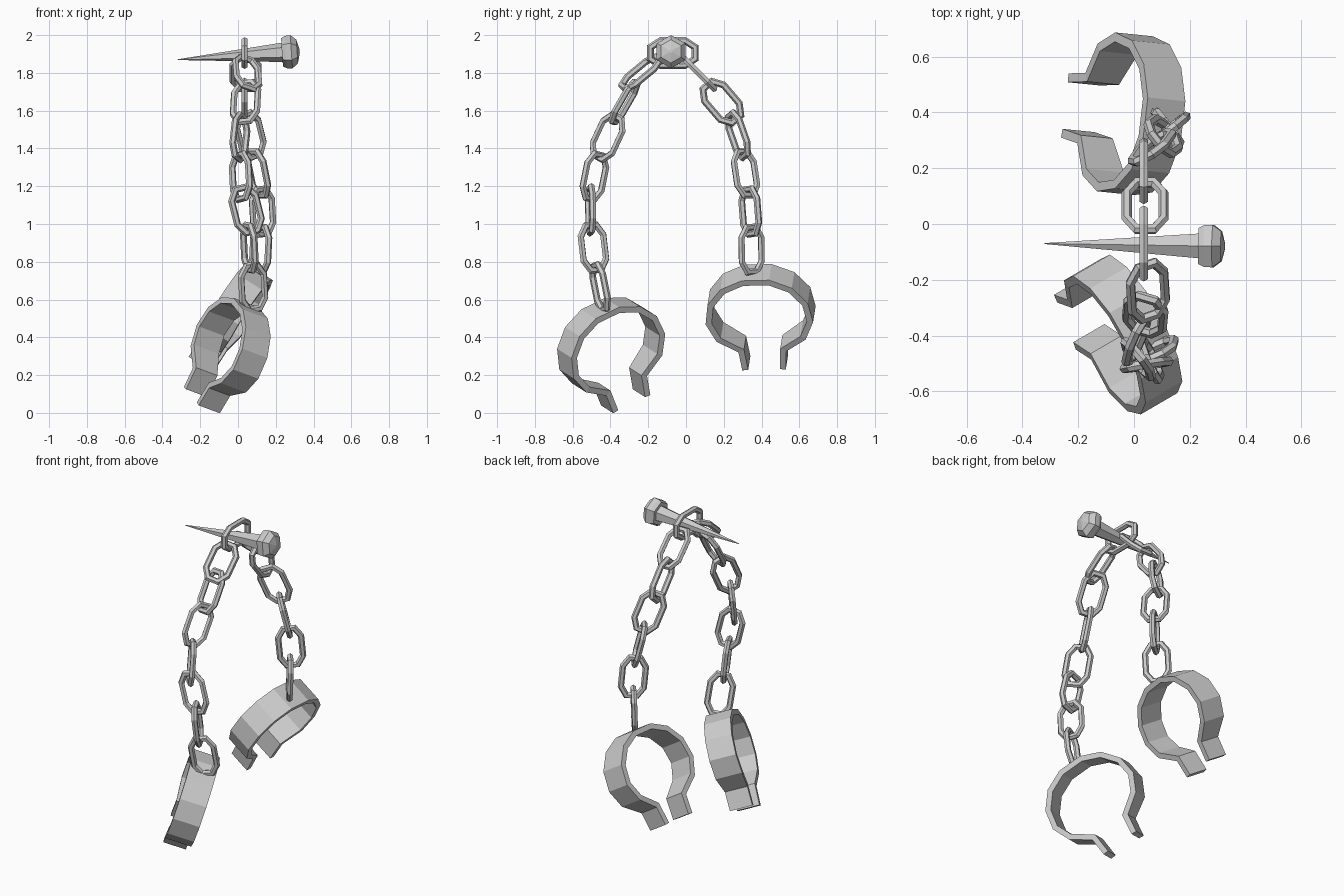
import bpy, bmesh, math
from mathutils import Vector, Matrix

if "Cube" in bpy.data.objects:
    bpy.data.objects.remove(bpy.data.objects["Cube"])


def loft(name, rings, closed, matrix):
    """Skin a list of equal-sized point rings into one flat-shaded object."""
    bm = bmesh.new()
    vs = [[bm.verts.new(matrix @ Vector(p)) for p in r] for r in rings]
    n, m = len(vs), len(vs[0])
    for i in range(n if closed else n - 1):
        a, b = vs[i], vs[(i + 1) % n]
        for j in range(m):
            k = (j + 1) % m
            bm.faces.new((a[j], a[k], b[k], b[j]))
    if not closed:
        bm.faces.new(vs[0])
        bm.faces.new(vs[-1])
    bmesh.ops.recalc_face_normals(bm, faces=bm.faces)
    me = bpy.data.meshes.new(name)
    bm.to_mesh(me)
    bm.free()
    ob = bpy.data.objects.new(name, me)
    bpy.context.collection.objects.link(ob)
    return ob


def frame(origin, x, y):
    """Matrix with local y along 'y' and local x as close to 'x' as possible."""
    y = Vector(y).normalized()
    x = Vector(x)
    x = (x - y * x.dot(y)).normalized()
    m = Matrix((x, y, x.cross(y))).transposed().to_4x4()
    m.translation = Vector(origin)
    return m


def offsets(pts, closed):
    """Mitred in-plane normal at every point of a 2D path."""
    out, n = [], len(pts)
    for i in range(n):
        a = pts[i - 1] if closed or i > 0 else None
        b = pts[(i + 1) % n] if closed or i < n - 1 else None
        p = Vector(pts[i])
        ds = []
        if a:
            ds.append((p - Vector(a)).normalized())
        if b:
            ds.append((Vector(b) - p).normalized())
        t = sum(ds, Vector((0, 0))).normalized()
        out.append(Vector((t.y, -t.x)) / max(0.6, t.dot(ds[0])))
    return out


def link(name, centre, axis, width_dir):
    # elongated octagon swept with a six-sided tube
    q = [(.066, -.064), (.066, .064), (.031, .118), (-.031, .118)]
    pts = q + [(-x, -y) for x, y in q]
    rings = []
    for p, nrm in zip(pts, offsets(pts, True)):
        ring = []
        for k in range(6):
            t = math.tau * k / 6
            o = nrm * (.018 * math.cos(t))
            ring.append((p[0] + o.x, p[1] + o.y, .018 * math.sin(t)))
        rings.append(ring)
    return loft(name, rings, True, frame(centre, width_dir, axis))


def shackle(name, top, across, up):
    # open cuff band with two straight, slightly narrower end tabs
    half = [(.07, 0), (.18, -.05), (.252, -.14), (.27, -.25),
            (.225, -.35), (.112, -.43), (.10, -.55)]
    pts = [(-x, y) for x, y in half[::-1]] + half
    rings = []
    for p, nrm in zip(pts, offsets(pts, False)):
        a, b = Vector(p) + nrm * .016, Vector(p) - nrm * .016
        w = .08 if p[1] > -.4 else .068
        rings.append([(a.x, a.y, -w), (a.x, a.y, w),
                      (b.x, b.y, w), (b.x, b.y, -w)])
    return loft(name, rings, False, frame(top, across, up))


# Spike: pointed shaft and domed head, six-sided
def spike_part(name, profile):
    a, b = Vector((-.32, -.07, 1.87)), Vector((.325, -.08, 1.915))
    rings = [[(r * math.cos(math.tau * k / 6), x, r * math.sin(math.tau * k / 6))
              for k in range(6)] for x, r in profile]
    loft(name, rings, False, frame(a, (0, 0, 1), b - a))


spike_part("spike_shaft", [(0, .002), (.565, .052)])
spike_part("spike_head", [(.555, .075), (.575, .086), (.605, .088),
                          (.635, .062), (.648, .01)])

# Link hooked over the spike
link("hook_link", (.035, -.07, 1.905), (0, 1, 0), (0, 0, 1))

# Chains: centre, axis direction, width angle in the horizontal plane
long_chain = [
    ((.05, -.24, 1.80), (.05, -.75, -.62), 38),
    ((.04, -.325, 1.645), (-.05, -.5, -.87), -20),
    ((.01, -.415, 1.46), (-.1, -.42, -.9), 62),
    ((.015, -.485, 1.25), (.05, -.2, -1), -50),
    ((.045, -.505, 1.075), (.25, .02, -1), 10),
    ((.06, -.49, .875), (.05, .12, -1), 115),
    ((.08, -.455, .665), (.06, .2, -1), 25),
]
short_chain = [
    ((.04, .065, 1.80), (0, .7, -.7), 0),
    ((.035, .19, 1.645), (0, .65, -.76), 90),
    ((.065, .275, 1.47), (.25, .35, -1), 30),
    ((.105, .315, 1.268), (.2, .15, -1), -52),
    ((.13, .34, 1.066), (.06, .08, -1), 38),
    ((.12, .347, .865), (-.05, .02, -1), -52),
]
for label, chain in (("long_chain", long_chain), ("short_chain", short_chain)):
    for i, (c, axis, deg) in enumerate(chain):
        t = math.radians(deg)
        link(f"{label}_link_{i + 1}", c, axis, (math.cos(t), math.sin(t), 0))

# Shackles
shackle("shackle_low", (.06, -.45, .54), (-.36, .86, .38), (.455, -.236, .855))
shackle("shackle_high", (.1, .375, .73), (.12, 1, .03), (.53, -.08, .85))
